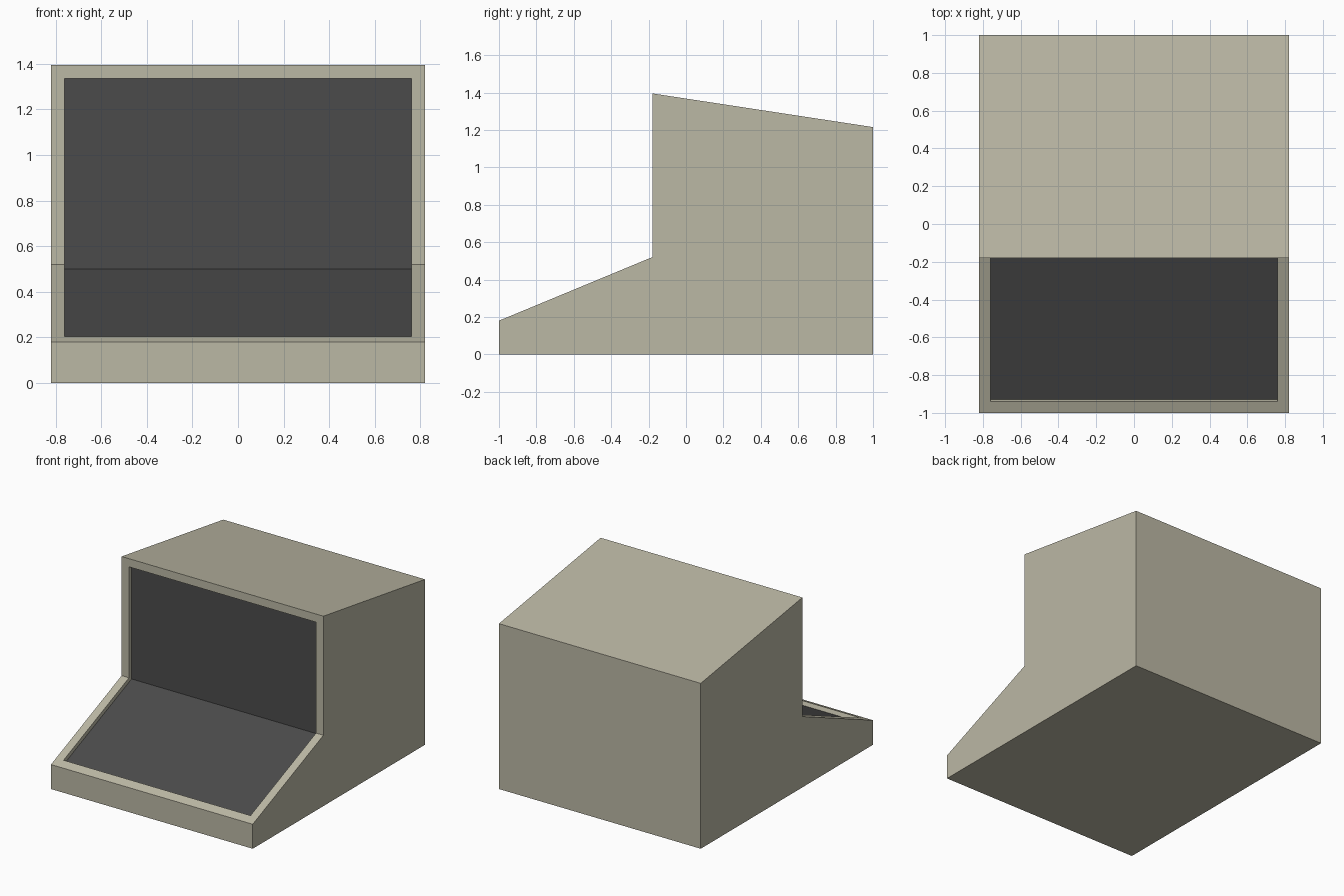
import bpy, bmesh
from mathutils import Vector

if "Cube" in bpy.data.objects:
    bpy.data.objects.remove(bpy.data.objects["Cube"])

def material(name, rgb):
    m = bpy.data.materials.new(name)
    m.diffuse_color = (*rgb, 1)
    m.use_nodes = True
    m.node_tree.nodes["Principled BSDF"].inputs["Base Color"].default_value = m.diffuse_color
    return m

beige = material("warm_beige", (0.50, 0.48, 0.375))
dark = material("dark_grey", (0.070, 0.070, 0.070))

def prism(name, profile, half_width):
    """Extrude a (y, z) profile along x, centred on x = 0."""
    bm = bmesh.new()
    face = bm.faces.new([bm.verts.new((-half_width, y, z)) for y, z in profile])
    ext = bmesh.ops.extrude_face_region(bm, geom=[face])
    moved = [v for v in ext["geom"] if isinstance(v, bmesh.types.BMVert)]
    bmesh.ops.translate(bm, verts=moved, vec=(2 * half_width, 0, 0))
    bmesh.ops.recalc_face_normals(bm, faces=bm.faces)
    mesh = bpy.data.meshes.new(name)
    bm.to_mesh(mesh)
    bm.free()
    mesh.materials.append(beige)
    mesh.materials.append(dark)
    obj = bpy.data.objects.new(name, mesh)
    bpy.context.collection.objects.link(obj)
    return obj

# Terminal case: sloped desk in front, tall housing behind
nose, corner = Vector((-1, 0.18)), Vector((-0.18, 0.52))
case = prism("terminal_case", [(-1, 0), nose, corner, (-0.18, 1.395),
                               (1, 1.215), (1, 0)], 0.82)

# Recess cutter: follows the slope and the upright at a fixed depth
depth, margin = 0.03, 0.06
along = (corner - nose).normalized()
out = Vector((-along.y, along.x))
lip = nose + along * margin / along.x
floor = lip - out * depth
back_y = corner.x + depth
meet = floor + along * (back_y - floor.x) / along.x
top_z = 1.335
cutter = prism("recess_cutter", [lip + out * 0.1, floor, meet,
                                 (back_y, top_z), (-0.3, top_z)], 0.76)
cutter.hide_render = True

mod = case.modifiers.new("recess", "BOOLEAN")
mod.operation = "DIFFERENCE"
mod.solver = "EXACT"
mod.object = cutter
bpy.context.view_layer.objects.active = case
case.select_set(True)
bpy.ops.object.modifier_apply(modifier=mod.name)
bpy.data.objects.remove(cutter)

# Dark screen and desk floors: faces lying on the two recessed planes
for p in case.data.polygons:
    c, n = p.center, p.normal
    on_screen = abs(c.y - back_y) < 1e-3 and n.y < -0.9
    on_desk = (abs((Vector((c.y, c.z)) - floor).dot(out)) < 1e-3
               and Vector((n.y, n.z)).dot(out) > 0.9)
    p.material_index = 1 if on_screen or on_desk else 0
    p.use_smooth = False
